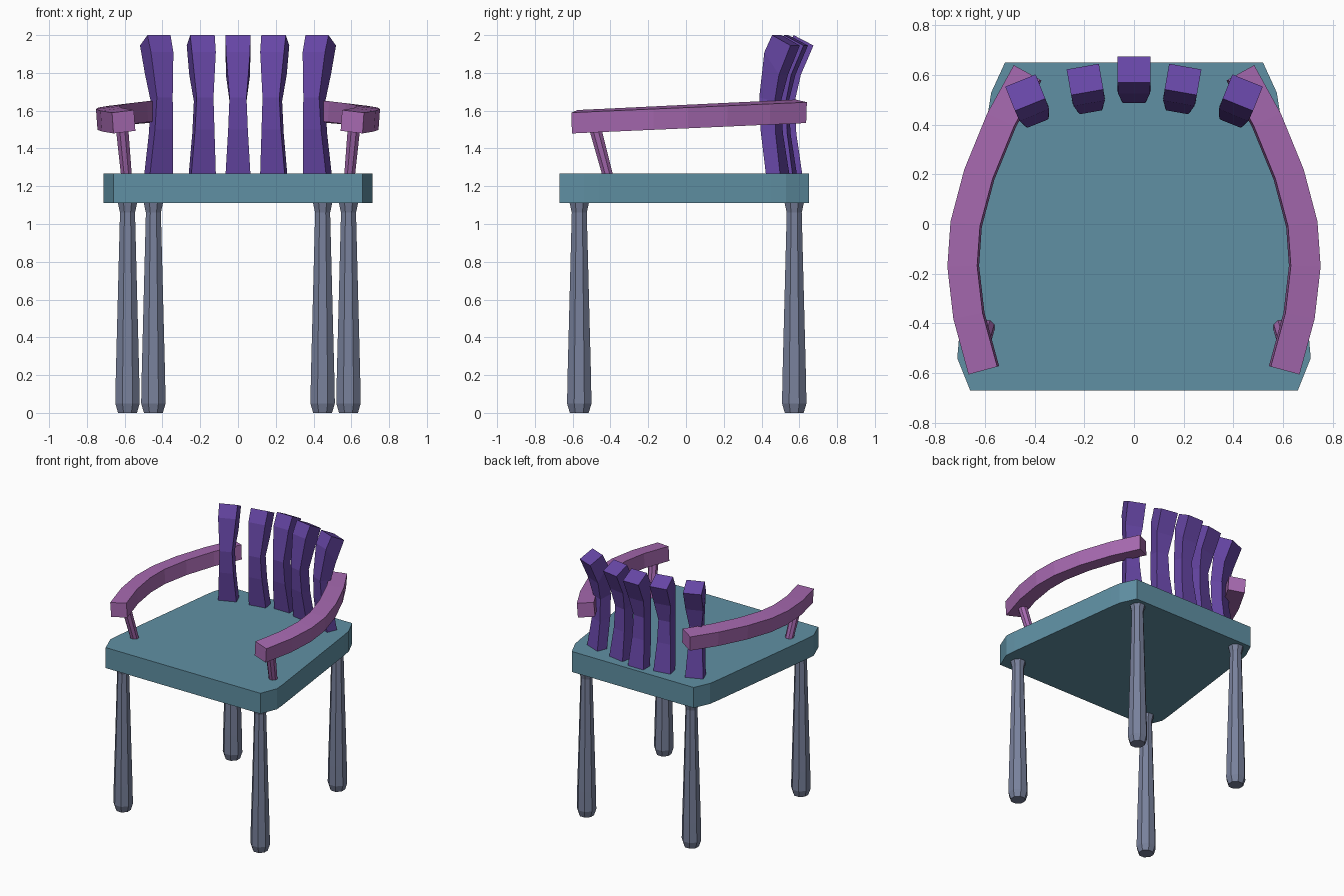
import bpy, math
from mathutils import Vector, Matrix

if "Cube" in bpy.data.objects:
    bpy.data.objects.remove(bpy.data.objects["Cube"])


def material(name, rgb):
    m = bpy.data.materials.new(name)
    m.diffuse_color = (*rgb, 1)
    m.use_nodes = True
    m.node_tree.nodes["Principled BSDF"].inputs["Base Color"].default_value = m.diffuse_color
    return m


SEAT = material("seat_blue", (0.117, 0.28, 0.37))
LEG = material("leg_grey", (0.19, 0.22, 0.33))
ARM = material("arm_pink", (0.38, 0.14, 0.43))
SLAT = material("slat_purple", (0.133, 0.061, 0.376))


def loft(name, rings, mat):
    """Skin a list of equal-length rings (counter-clockwise along the path) and cap both ends."""
    n = len(rings[0])
    verts = [tuple(p) for r in rings for p in r]
    faces = [tuple(range(n))[::-1], tuple(range(len(verts) - n, len(verts)))]
    for k in range(len(rings) - 1):
        for i in range(n):
            j = (i + 1) % n
            faces.append((k * n + i, k * n + j, (k + 1) * n + j, (k + 1) * n + i))
    me = bpy.data.meshes.new(name)
    me.from_pydata(verts, [], faces)
    me.materials.append(mat)
    ob = bpy.data.objects.new(name, me)
    bpy.context.collection.objects.link(ob)
    return ob


def circle(c, r, n=8):
    return [Vector(c) + Vector((r * math.cos(a), r * math.sin(a), 0))
            for a in ((i + 0.5) * math.tau / n for i in range(n))]


def mirrored(ob):
    """Mirror the part to the other side of the chair."""
    m = ob.modifiers.new("mirror", 'MIRROR')
    m.use_axis[0] = True
    return ob


# seat: rounded trapezoid slab
half = [(0.66, -0.67), (0.712, -0.54), (0.705, -0.46),
        (0.588, 0.45), (0.575, 0.53), (0.52, 0.65)]
outline = half + [(-x, y) for x, y in reversed(half)]
loft("seat", [[(x, y, z) for x, y in outline] for z in (1.11, 1.268)], SEAT)

# turned legs
LEG_PROFILE = [(0, 0.054), (0.05, 0.07), (0.2, 0.067), (1.06, 0.043), (1.115, 0.056)]
for name, x, y in (("front_legs", 0.585, -0.565), ("back_legs", 0.448, 0.573)):
    mirrored(loft(name, [circle((x, y, z), r) for z, r in LEG_PROFILE], LEG))

# back slats: front y, front z, back y, back z, half width (bottom to top)
SLAT_PROFILE = [(-0.085, 1.26, -0.004, 1.26, 0.066),
                (-0.122, 1.50, -0.036, 1.48, 0.052),
                (-0.132, 1.67, -0.044, 1.65, 0.045),
                (-0.095, 1.91, -0.012, 1.79, 0.064),
                (-0.050, 2.00, 0.055, 1.945, 0.066)]
for name, x, y, deg in (("centre_slat", 0, 0.62, 0),
                        ("inner_slats", 0.197, 0.58, -10),
                        ("outer_slats", 0.437, 0.527, -22)):
    mat = Matrix.Translation((x, y, 0)) @ Matrix.Rotation(math.radians(deg), 4, 'Z')
    rings = [[mat @ Vector(p) for p in ((-w, fy, fz), (w, fy, fz), (w, by, bz), (-w, by, bz))]
             for fy, fz, by, bz, w in SLAT_PROFILE]
    ob = loft(name, rings, SLAT)
    if x:
        mirrored(ob)

# curved arms, slightly rolled outwards, rising to the back
path = [Vector(p) for p in ((0.607, -0.59), (0.667, -0.37), (0.69, -0.17), (0.678, 0.0),
                            (0.625, 0.2), (0.535, 0.42), (0.43, 0.61))]
rings = []
for i, p in enumerate(path):
    t = (path[min(i + 1, 6)] - path[max(i - 1, 0)]).normalized()
    out = Vector((t.y, -t.x))
    z = 1.541 + 0.046 * (p.y + 0.6)
    ring = []
    for a, h in ((-0.066, -0.048), (-0.058, 0.062), (0.062, 0.048), (0.054, -0.062)):
        q = p + out * a
        ring.append((q.x, q.y, z + h))
    rings.append(ring)
mirrored(loft("arms", rings, ARM))

# slanted arm posts
mirrored(loft("arm_posts", [circle((0.591, -0.415, 1.26), 0.031),
                            circle((0.615, -0.485, 1.52), 0.036)], ARM))

# consistent outward normals
import bmesh
for ob in bpy.context.collection.objects:
    bm = bmesh.new()
    bm.from_mesh(ob.data)
    bmesh.ops.recalc_face_normals(bm, faces=bm.faces)
    bm.to_mesh(ob.data)
    bm.free()
